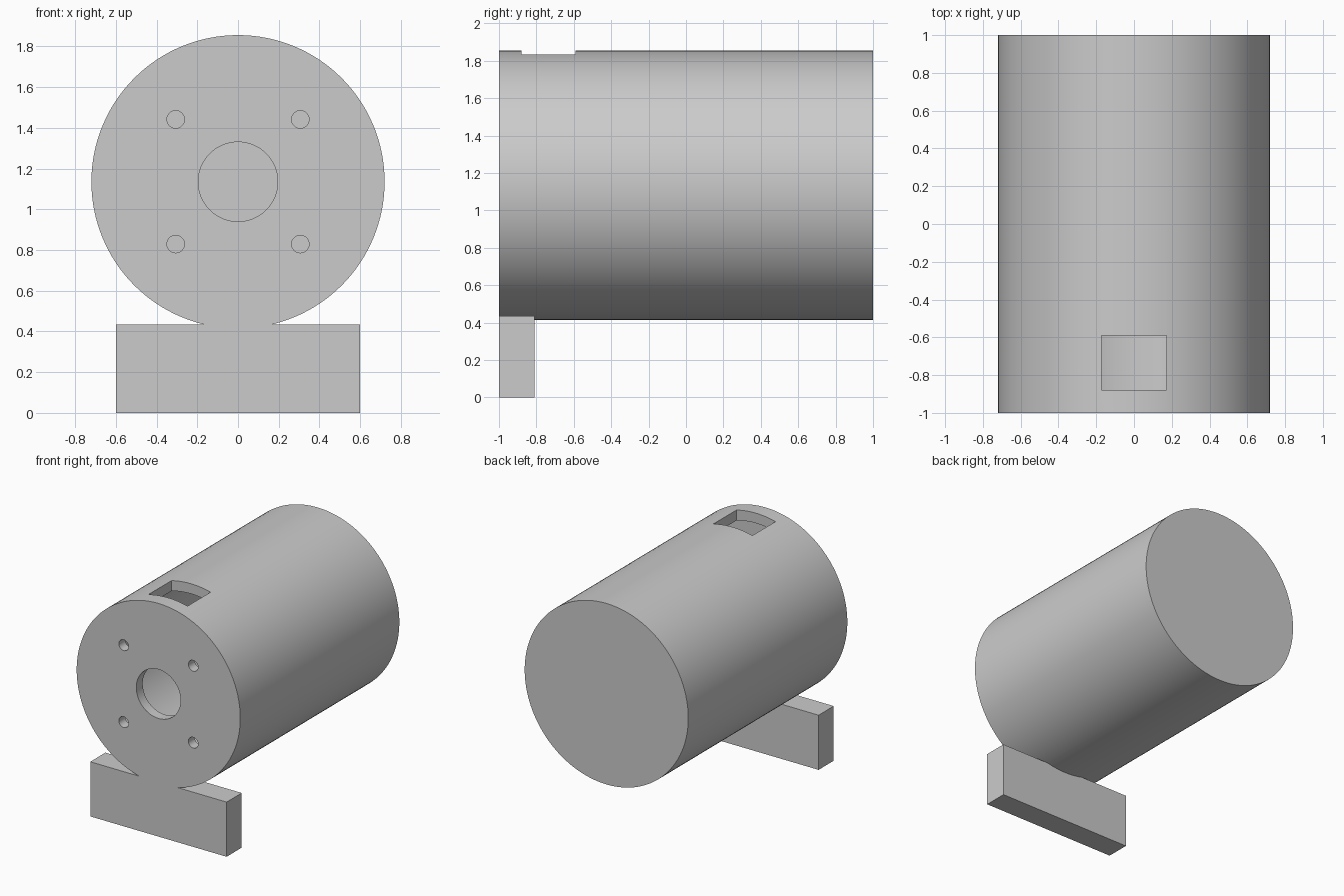
import bpy
import math

cube = bpy.data.objects.get("Cube")
if cube:
    bpy.data.objects.remove(cube, do_unlink=True)

AXIS_Z, RADIUS, WALL = 1.135, 0.72, 0.08

grey = bpy.data.materials.new("plain_grey")
grey.use_nodes = True
grey.diffuse_color = (0.6, 0.6, 0.6, 1)
grey.node_tree.nodes["Principled BSDF"].inputs["Base Color"].default_value = (0.6, 0.6, 0.6, 1)


def tube(name, radius, y0, y1, x=0, z=AXIS_Z, sides=128):
    """Solid cylinder lying along y."""
    bpy.ops.mesh.primitive_cylinder_add(
        vertices=sides, radius=radius, depth=y1 - y0,
        location=(x, (y0 + y1) / 2, z), rotation=(math.pi / 2, 0, 0))
    return finish(name)


def box(name, x, y0, y1, z0, z1):
    """Box centred on x = 0 with half width x."""
    bpy.ops.mesh.primitive_cube_add(size=1, location=(0, (y0 + y1) / 2, (z0 + z1) / 2))
    bpy.context.object.scale = (2 * x, y1 - y0, z1 - z0)
    return finish(name)


def finish(name):
    obj = bpy.context.object
    obj.name = name
    obj.data.materials.append(grey)
    bpy.ops.object.transform_apply(location=False, rotation=True, scale=True)
    return obj


def combine(target, tool, operation):
    """Apply an exact boolean and remove the tool object."""
    tool.hide_render = True
    mod = target.modifiers.new(tool.name, 'BOOLEAN')
    mod.operation, mod.solver, mod.object = operation, 'EXACT', tool
    bpy.context.view_layer.objects.active = target
    bpy.ops.object.modifier_apply(modifier=mod.name)
    bpy.data.objects.remove(tool, do_unlink=True)


# Drum on its foot block, hollowed to a thin shell closed at both ends
housing = tube("drum_housing", RADIUS, -1, 1)
combine(housing, box("foot_block", 0.6, -1, -0.81, 0, 0.435), 'UNION')
combine(housing, tube("inner_cavity", RADIUS - WALL, -1 + WALL, 1 - WALL), 'DIFFERENCE')

# Shaft opening and four screw holes in the front plate
combine(housing, tube("shaft_opening", 0.195, -1.1, -0.8, sides=64), 'DIFFERENCE')
for sx in (-1, 1):
    for sz in (-1, 1):
        hole = tube("screw_hole", 0.043, -1.1, -0.8, 0.306 * sx, AXIS_Z + 0.306 * sz, 32)
        combine(housing, hole, 'DIFFERENCE')

# Rectangular window through the top of the shell
combine(housing, box("top_window", 0.172, -0.88, -0.59, 1.6, 2.0), 'DIFFERENCE')

bpy.ops.object.select_all(action='DESELECT')
housing.select_set(True)
bpy.context.view_layer.objects.active = housing
bpy.ops.object.shade_smooth_by_angle(angle=math.radians(30))
